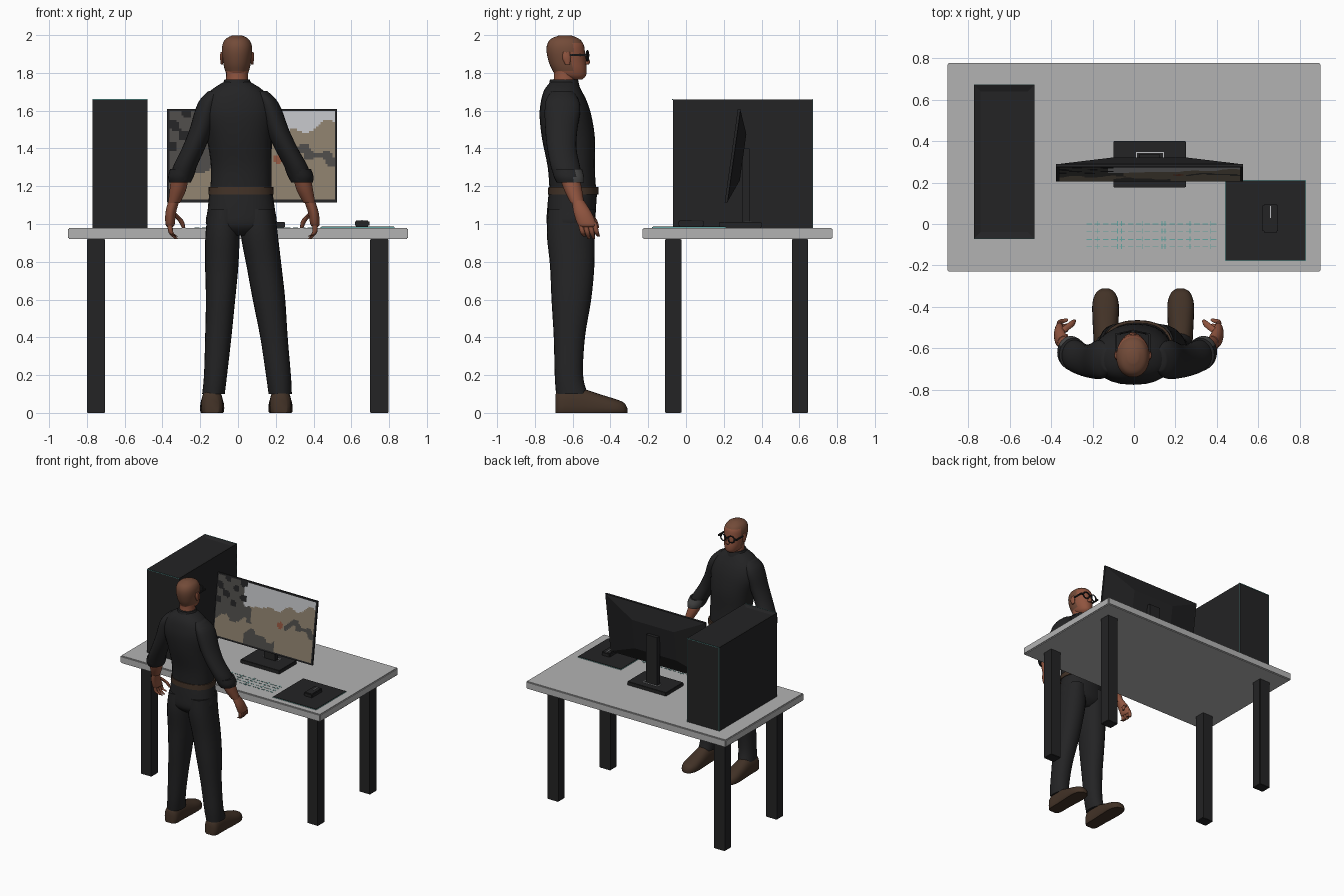
import bpy, bmesh, math
from mathutils import Matrix, Vector

if "Cube" in bpy.data.objects:
    bpy.data.objects.remove(bpy.data.objects["Cube"])


def material(name, r, g, b):
    m = bpy.data.materials.new(name)
    m.use_nodes = True
    m.diffuse_color = (r, g, b, 1)
    m.node_tree.nodes["Principled BSDF"].inputs["Base Color"].default_value = (r, g, b, 1)
    return m


charcoal = material("charcoal", .017, .017, .018)
desk_grey = material("desk_grey", .45, .45, .45)
skin = material("skin", .28, .09, .05)
scalp = material("shaved_brown", .17, .07, .04)
leather = material("leather_brown", .055, .032, .02)
teal = material("teal_trim", .13, .38, .36)
sand = material("sand", .26, .21, .15)
slate = material("slate", .075, .07, .065)
pale = material("pale_grey", .52, .53, .55)
lining = material("sleeve_lining", .07, .07, .07)


def finish(name, bm, *mats, smooth=False, rule=None):
    bmesh.ops.recalc_face_normals(bm, faces=bm.faces)
    if rule:
        for f in bm.faces:
            f.material_index = rule(f.calc_center_median(), f.normal)
    me = bpy.data.meshes.new(name)
    bm.to_mesh(me)
    bm.free()
    for m in mats:
        me.materials.append(m)
    ob = bpy.data.objects.new(name, me)
    bpy.context.collection.objects.link(ob)
    if smooth:
        bpy.ops.object.select_all(action='DESELECT')
        ob.select_set(True)
        bpy.context.view_layer.objects.active = ob
        bpy.ops.object.shade_smooth_by_angle(angle=math.radians(45))
    return ob


def add_box(bm, x0, x1, y0, y1, z0, z1):
    mid = Vector((x0 + x1, y0 + y1, z0 + z1)) / 2
    size = Matrix.Diagonal((x1 - x0, y1 - y0, z1 - z0, 1))
    return bmesh.ops.create_cube(bm, size=1, matrix=Matrix.Translation(mid) @ size)["verts"]


def boxes(name, mat, *extents, bevel=0):
    bm = bmesh.new()
    for e in extents:
        add_box(bm, *e)
    if bevel:
        bmesh.ops.bevel(bm, geom=bm.edges[:], offset=bevel, segments=2, affect='EDGES')
    return finish(name, bm, mat)


def loft(name, mats, rings, axis="z", n=24, power=2.0, steps=4, rule=None):
    """Skin rounded rings given as (a0, a1, b0, b1, position along axis)."""
    pts = [Vector(r) for r in rings]
    dense = []
    for i in range(len(pts) - 1):
        p0, p1, p2, p3 = pts[max(i - 1, 0)], pts[i], pts[i + 1], pts[min(i + 2, len(pts) - 1)]
        for k in range(steps):
            t = k / steps
            dense.append(p1 + (p2 - p0) * t / 2 + (p0 * 2 - p1 * 5 + p2 * 4 - p3) * t * t / 2
                         + (p1 * 3 - p0 - p2 * 3 + p3) * t ** 3 / 2)
    dense.append(pts[-1])
    bm = bmesh.new()
    loops = []
    for a0, a1, b0, b1, h in dense:
        loop = []
        for j in range(n):
            c, s = math.cos(math.tau * j / n), math.sin(math.tau * j / n)
            a = (a0 + a1) / 2 + (a1 - a0) / 2 * math.copysign(abs(c) ** (2 / power), c)
            b = (b0 + b1) / 2 + (b1 - b0) / 2 * math.copysign(abs(s) ** (2 / power), s)
            loop.append(bm.verts.new((a, b, h) if axis == "z" else (a, h, max(b, 0))))
        loops.append(loop)
    for lo, hi in zip(loops, loops[1:]):
        for j in range(n):
            bm.faces.new((lo[j], lo[(j + 1) % n], hi[(j + 1) % n], hi[j]))
    bm.faces.new(loops[0])
    bm.faces.new(loops[-1])
    return finish(name, bm, *mats, smooth=True, rule=rule)


# Desk
boxes("desk_top", desk_grey, (-.9, .9, -.23, .775, .92, .98), bevel=.006)
for side, x in (("right", -.8), ("left", .7)):
    for end, y in (("front", -.11), ("back", .56)):
        boxes(f"desk_leg_{end}_{side}", charcoal, (x, x + .097, y, y + .085, 0, .92), bevel=.003)

# Computer tower with sunken top panel and lit trim
bm = bmesh.new()
add_box(bm, -.77, -.48, -.07, .67, .98, 1.66)
bm.normal_update()
top = [f for f in bm.faces if f.normal.z > .9]
bmesh.ops.inset_region(bm, faces=top, thickness=.043)
bmesh.ops.translate(bm, verts=top[0].verts, vec=(0, 0, -.012))
finish("computer_tower", bm, charcoal)
boxes("tower_trim", teal,
      (-.77, -.48, -.073, -.069, 1.656, 1.661), (-.77, -.48, .669, .673, 1.656, 1.661),
      (-.77, -.766, .669, .673, .98, 1.66), (-.484, -.48, .669, .673, .98, 1.66))

# Tilted monitor: slab, tapered back and picture
tilt = (Matrix.Translation((0, .205, 1.115)) @ Matrix.Rotation(math.radians(-8), 4, 'X')
        @ Matrix.Translation((0, -.205, -1.115)))
bm = bmesh.new()
add_box(bm, -.375, .525, .205, .22, 1.115, 1.615)
for v in add_box(bm, -.372, .522, .219, .268, 1.118, 1.612):
    if v.co.y > .25:
        v.co.x = .075 + (v.co.x - .075) * .42
        v.co.z = 1.365 + (v.co.z - 1.365) * .5
bm.transform(tilt)
finish("monitor_body", bm, charcoal)


def picture(u, v):
    wob = .05 * math.sin(u * 23 + v * 9) + .04 * math.sin(u * 41 - v * 17)
    if math.hypot((u - .66) * 1.8, v - .46) < .055:
        return 4
    if u < .3 and v > .55 and math.sin(u * 38 + 1) * math.sin(v * 24) + wob * 4 > .25:
        return 3
    if v + wob * .5 > .6 + .28 * u * u:
        return 2 if u > .27 else 1
    if u + wob < .36 and v + wob > .34:
        return 1
    if abs(v + wob - .5) < .06 and u > .7 or v + wob < .2 and .3 < u < .62:
        return 1
    return 0


bm = bmesh.new()
bmesh.ops.create_grid(bm, x_segments=70, y_segments=40, size=.5)
for f in bm.faces:
    c = f.calc_center_median()
    f.material_index = picture(c.x + .5, c.y + .5)
for v in bm.verts:
    v.co = tilt @ Vector((.075 + v.co.x * .875, .2035, 1.366 + v.co.y * .474))
finish("monitor_picture", bm, sand, slate, pale, charcoal, skin)

boxes("monitor_base", charcoal, (-.1, .25, .175, .4, .98, 1.01), bevel=.003)
boxes("monitor_post", charcoal, (.025, .125, .298, .335, 1, 1.4))
boxes("post_outline", pale, (.01, .015, .31, .345, 1.008, 1.014),
      (.14, .145, .31, .345, 1.008, 1.014), (.01, .145, .342, .347, 1.008, 1.014))

# Mouse mat, mouse and keyboard outline
boxes("mat_trim", teal, (.438, .829, -.179, .212, .98, .983))
boxes("mouse_mat", charcoal, (.441, .826, -.176, .209, .98, .986))
boxes("mouse", charcoal, (.62, .695, -.04, .095, .985, 1.018), bevel=.006)
boxes("mouse_wheel", pale, (.655, .66, .03, .09, 1.015, 1.02))
dashes = []
for y in (0, -.035, -.075, -.11):
    dashes += [(x / 100, x / 100 + .027, y - .002, y + .002, .979, .982) for x in range(-23, 38, 4)]
for x in (-.175, -.08, -.06, .04, .135, .15, .27, .37):
    dashes += [(x - .002, x + .002, y, y + .024, .979, .982) for y in (-.12, -.085, -.045, -.01)]
boxes("keyboard_lines", teal, *dashes)

# Torso, trousers and belt
loft("shirt", [charcoal], [
    (-.148, .178, -.722, -.475, 1.17), (-.143, .178, -.732, -.483, 1.3),
    (-.165, .18, -.762, -.482, 1.45), (-.195, .19, -.775, -.5, 1.57),
    (-.185, .175, -.768, -.525, 1.65), (-.14, .13, -.75, -.555, 1.71),
    (-.07, .06, -.715, -.58, 1.755)], power=2.3)
loft("collar", [charcoal], [(-.09, .08, -.73, -.56, 1.715), (-.072, .062, -.72, -.572, 1.765)])
loft("trouser_seat", [charcoal], [
    (-.07, .11, -.69, -.53, .94), (-.165, .2, -.735, -.485, .99),
    (-.16, .195, -.735, -.477, 1.08), (-.15, .18, -.725, -.47, 1.18)], power=2.3)
loft("belt", [leather], [(-.157, .189, -.731, -.463, 1.155), (-.155, .187, -.729, -.464, 1.195)],
     power=2.3)

# Legs share the same depth profile; x extents differ
depths = [(-.73, -.48, 1.08), (-.737, -.483, .95), (-.72, -.485, .78), (-.712, -.502, .6),
          (-.7, -.535, .4), (-.695, -.545, .2), (-.688, -.52, .1)]
spans = {"right": [(-.155, 0), (-.172, .008), (-.174, .002), (-.17, -.015),
                   (-.174, -.035), (-.18, -.058), (-.19, -.07)],
         "left": [(.03, .195), (.015, .21), (.045, .23), (.078, .25),
                  (.118, .263), (.148, .28), (.162, .285)]}
for side, xs in spans.items():
    loft("leg_" + side, [charcoal], [x + d for x, d in zip(xs, depths)], power=2.2)
    mid = -.137 if side == "right" else .225
    loft("shoe_" + side, [leather], [
        (mid - w, mid + w, -h * .4, h, y) for w, h, y in (
            (.035, .1, -.69), (.056, .125, -.66), (.058, .13, -.56), (.063, .1, -.46),
            (.063, .075, -.38), (.045, .055, -.33), (.015, .025, -.31))], axis="y", power=2.4)

# Arms and hands, mirrored with a slightly wider left arm
for side, sign in (("right", -1), ("left", 1)):
    def arm_part(name, mats, rings, **kw):
        out = []
        for a, b, c, d, z in rings:
            pair = (a, b) if sign < 0 else tuple(-v + (1.68 - z) * .07 for v in (b, a))
            out.append(pair + (c, d, z))
        loft(f"{name}_{side}", mats, out, **kw)

    def digit(name, r, *path):
        arm_part(name, [skin], [(x - r * k, x + r * k, y - r * k, y + r * k, z)
                                for (x, y, z), k in zip(path, (1, 1, .6))], n=10)

    arm_part("sleeve", [charcoal], [
        (-.155, -.08, -.71, -.6, 1.705), (-.2, -.1, -.74, -.57, 1.66),
        (-.228, -.11, -.748, -.56, 1.6), (-.257, -.135, -.745, -.575, 1.5),
        (-.297, -.175, -.735, -.58, 1.4), (-.345, -.22, -.715, -.56, 1.3),
        (-.355, -.245, -.69, -.55, 1.23)])
    arm_part("cuff", [charcoal, lining], [
        (-.36, -.222, -.71, -.55, 1.29), (-.37, -.235, -.7, -.54, 1.25),
        (-.364, -.25, -.685, -.54, 1.22)],
        rule=lambda c, nrm: int(nrm.y > .3 and nrm.z > -.5 and c.y > -.59))
    arm_part("forearm", [skin], [
        (-.355, -.262, -.67, -.565, 1.25), (-.362, -.275, -.645, -.55, 1.18),
        (-.37, -.308, -.61, -.54, 1.11)])
    arm_part("palm", [skin], [
        (-.368, -.31, -.605, -.54, 1.125), (-.384, -.328, -.595, -.5, 1.06),
        (-.384, -.335, -.575, -.475, 1), (-.375, -.345, -.56, -.485, .985)])
    for i in range(4):
        y = -.56 + .025 * i
        digit(f"finger_{i + 1}", .013, (-.36, y, 1.01), (-.355, y + .012, .955),
              (-.325, y + .022, .92 if i in (1, 2) else .935))
    digit("thumb", .015, (-.345, -.515, 1.06), (-.305, -.485, 1.02), (-.288, -.468, .98))

# Head: shaved scalp coloured by height and depth
loft("neck", [skin], [(-.068, .058, -.71, -.585, 1.72), (-.063, .053, -.7, -.585, 1.77),
                      (-.062, .052, -.7, -.6, 1.83)])
loft("head", [skin, scalp], [
    (-.005 - w, -.005 + w, y0, y1, z) for w, y0, y1, z in (
        (.03, -.62, -.55, 1.765), (.052, -.685, -.53, 1.785), (.066, -.71, -.526, 1.82),
        (.074, -.727, -.53, 1.86), (.08, -.738, -.535, 1.91), (.077, -.735, -.542, 1.95),
        (.06, -.715, -.565, 1.98), (.025, -.67, -.61, 1.999))], n=32, power=2.15,
     rule=lambda c, nrm: int(c.z > 1.955 or c.z > 1.815 and c.y < -.605))
loft("nose", [skin], [(-.023, .013, -.56, -.515, 1.845), (-.021, .011, -.56, -.508, 1.86),
                      (-.013, .003, -.56, -.525, 1.9)], n=12)
for side, s in (("right", -1), ("left", 1)):
    x = -.005 + s * .08
    loft("ear_" + side, [skin], [(x - .006, x + .006, -.64, -.615, 1.845),
                                 (x - .01, x + .01, -.655, -.61, 1.88),
                                 (x - .008, x + .008, -.65, -.615, 1.91)], n=12)
    # Glasses rim and temple arm
    bpy.ops.mesh.primitive_torus_add(
        major_radius=.026, minor_radius=.005, major_segments=20, minor_segments=6,
        location=(-.005 + s * .036, -.522, 1.89), rotation=(math.pi / 2, 0, s * -.2))
    rim = bpy.context.object
    rim.name = "glasses_rim_" + side
    rim.data.materials.append(charcoal)
    bpy.ops.object.shade_smooth_by_angle()
    boxes("glasses_arm_" + side, charcoal, (x - .004, x + .004, -.635, -.53, 1.89, 1.9))
    boxes("glasses_hinge_" + side, charcoal,
          (x - s * .01 - .013, x - s * .01 + .013, -.535, -.525, 1.888, 1.9))
boxes("glasses_bridge", charcoal, (-.017, .007, -.522, -.512, 1.893, 1.9))
